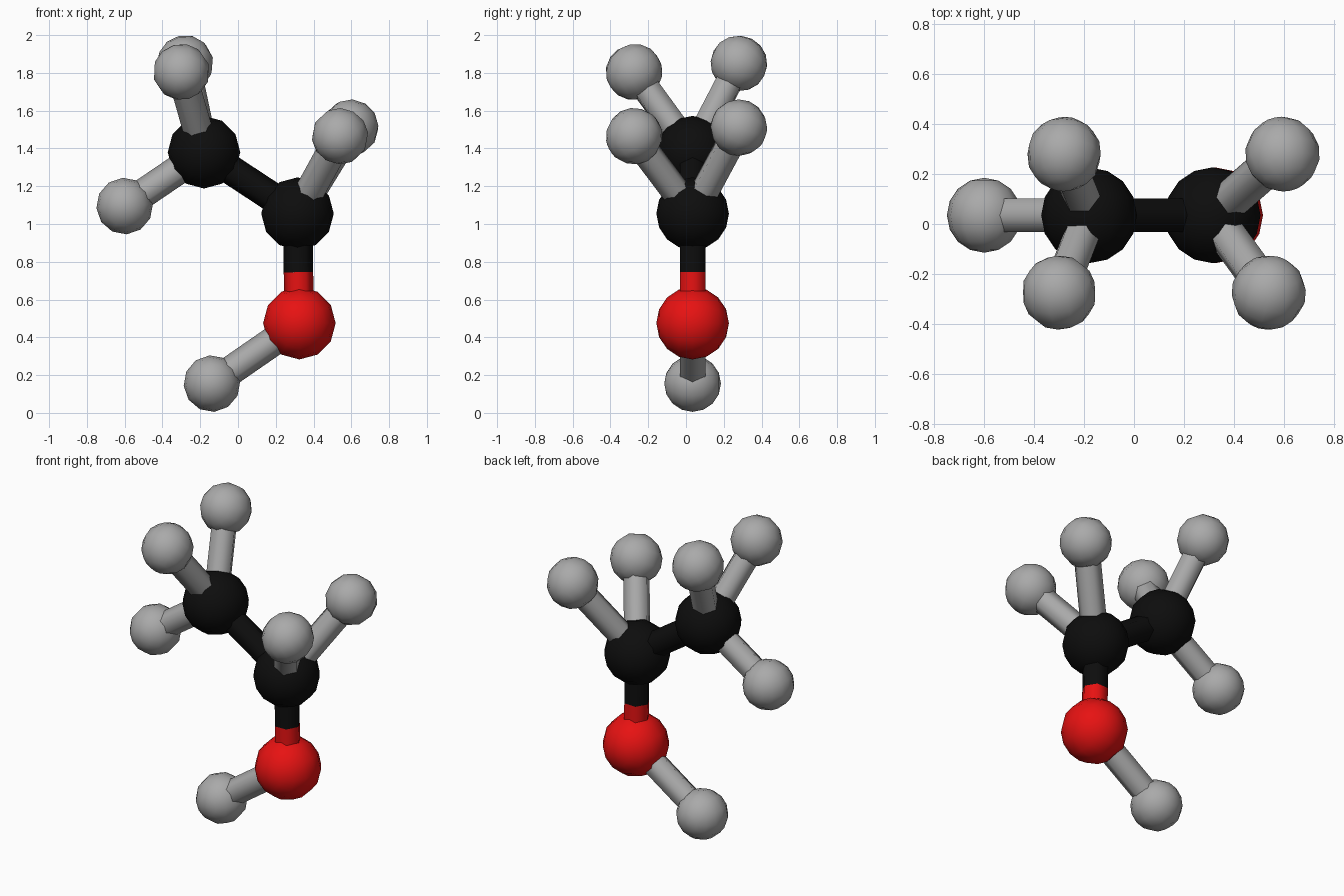
import bpy, bmesh, math
from mathutils import Vector, Matrix

cube = bpy.data.objects.get("Cube")
if cube:
    bpy.data.objects.remove(cube, do_unlink=True)


def material(name, rgb):
    m = bpy.data.materials.new(name)
    m.use_nodes = True
    m.diffuse_color = (*rgb, 1)
    bsdf = m.node_tree.nodes["Principled BSDF"]
    bsdf.inputs["Base Color"].default_value = (*rgb, 1)
    bsdf.inputs["Roughness"].default_value = 0.6
    return m


BLACK = material("black", (0.004, 0.004, 0.004))
RED = material("red", (0.8, 0.006, 0.006))
GREY = material("light grey", (0.4, 0.4, 0.4))


def frame(direction):
    """Rotation with z along the direction and y as near world y as possible."""
    z = direction.normalized()
    x = Vector((0, 1, 0)).cross(z).normalized()
    return Matrix((x, z.cross(x), z)).transposed().to_4x4()


def finish(name, bm, matrix, mat):
    mesh = bpy.data.meshes.new(name)
    bm.to_mesh(mesh)
    bm.free()
    mesh.materials.append(mat)
    obj = bpy.data.objects.new(name, mesh)
    obj.matrix_world = matrix
    bpy.context.collection.objects.link(obj)
    bpy.ops.object.select_all(action='DESELECT')
    obj.select_set(True)
    bpy.context.view_layer.objects.active = obj
    bpy.ops.object.shade_smooth_by_angle(angle=math.radians(65))


def ball(name, centre, radius, mat, direction=Vector((0, 0, 1))):
    # Low-poly ball with its poles on the local y axis
    bm = bmesh.new()
    bmesh.ops.create_uvsphere(bm, u_segments=12, v_segments=8, radius=radius,
                              matrix=Matrix.Rotation(math.pi / 2, 4, 'X'))
    finish(name, bm, Matrix.Translation(centre) @ frame(direction), mat)


def rod(name, start, end, mat):
    # Six-sided rod with two flats facing the local y axis
    bm = bmesh.new()
    bmesh.ops.create_cone(bm, cap_ends=True, segments=6, radius1=0.078,
                          radius2=0.078, depth=(end - start).length,
                          matrix=Matrix.Rotation(math.pi / 2, 4, 'Z'))
    finish(name, bm, Matrix.Translation((start + end) / 2) @ frame(end - start), mat)


MID = 0.035
upper = Vector((-0.18, MID, 1.38))
middle = Vector((0.315, MID, 1.055))
lower = Vector((0.325, MID, 0.475))

# Large balls
ball("upper_black_ball", upper, 0.192, BLACK)
ball("middle_black_ball", middle, 0.192, BLACK)
ball("red_ball", lower, 0.192, RED)

# Rods between the large balls; the vertical one changes colour halfway
joint = Vector((0.32, MID, 0.745))
rod("black_link_rod", upper, middle, BLACK)
rod("vertical_rod_black_half", middle, joint, BLACK)
rod("vertical_rod_red_half", joint, lower, RED)

# Small grey balls, each on its own rod
small = [
    ("upper_front", upper, (-0.30, -0.275, 1.805)),
    ("upper_back", upper, (-0.28, 0.28, 1.85)),
    ("upper_side", upper, (-0.60, MID, 1.095)),
    ("middle_front", middle, (0.54, -0.275, 1.465)),
    ("middle_back", middle, (0.595, 0.28, 1.51)),
    ("lower_side", lower, (-0.138, MID, 0.155)),
]
for name, root, tip in small:
    tip = Vector(tip)
    ball(name + "_grey_ball", tip, 0.15, GREY, tip - root)
    rod(name + "_grey_rod", root, tip, GREY)
